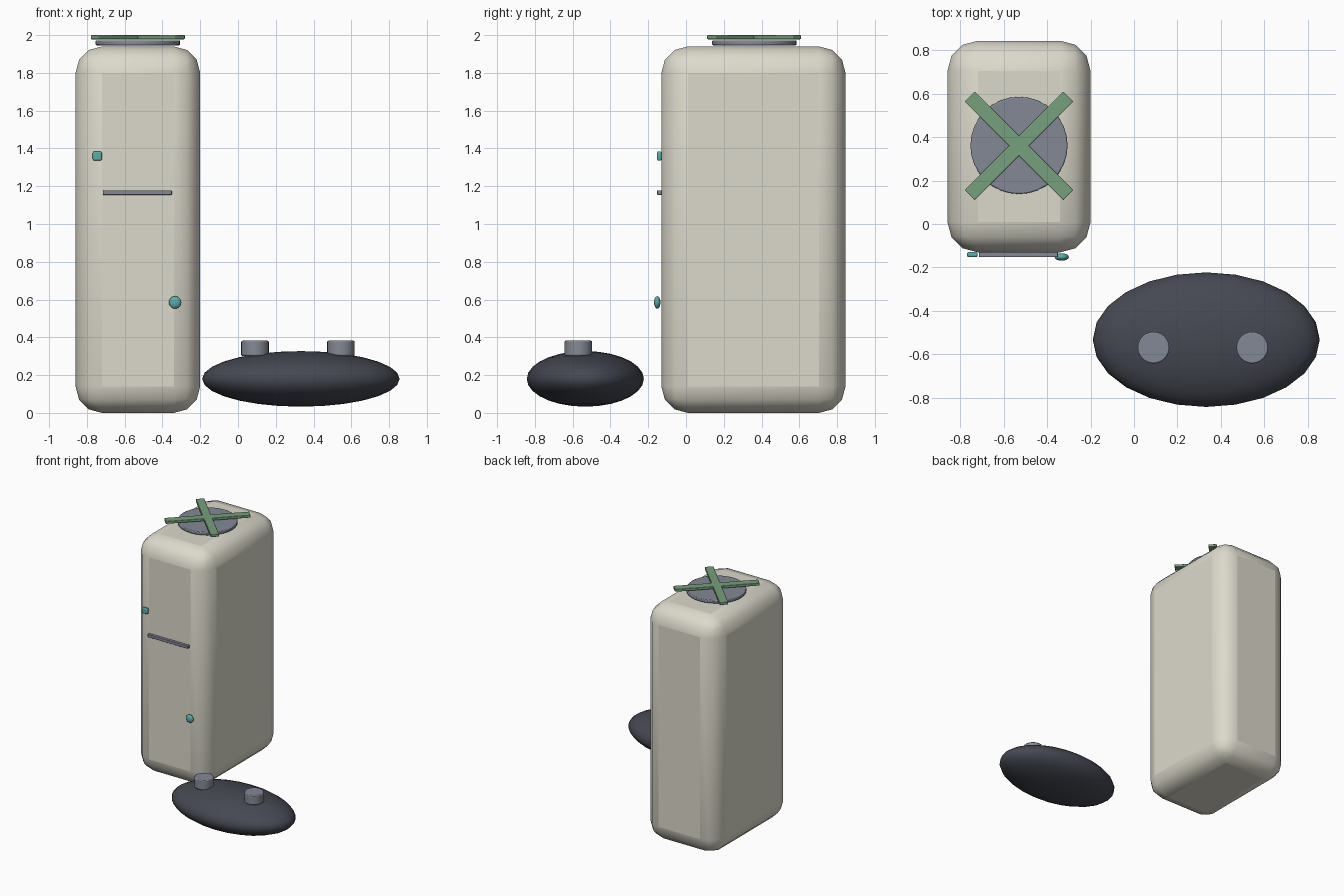
import bpy, math

if "Cube" in bpy.data.objects:
    bpy.data.objects.remove(bpy.data.objects["Cube"])

def material(name, rgb):
    m = bpy.data.materials.new(name)
    m.diffuse_color = (*rgb, 1)
    m.use_nodes = True
    m.node_tree.nodes["Principled BSDF"].inputs["Base Color"].default_value = m.diffuse_color
    return m

CREAM = material("cream", (0.72, 0.70, 0.60))
DARK = material("charcoal", (0.06, 0.065, 0.085))
SLATE = material("slate", (0.23, 0.25, 0.30))
GREEN = material("green", (0.18, 0.35, 0.20))
TEAL = material("teal", (0.10, 0.42, 0.40))

def finish(name, size, mat, bevel=0, segments=1, angle=30):
    o = bpy.context.object
    o.name = name
    o.scale = size
    bpy.ops.object.transform_apply(location=False, rotation=False, scale=True)
    o.data.materials.append(mat)
    if bevel:
        b = o.modifiers.new("bevel", 'BEVEL')
        b.width, b.segments = bevel, segments
        b.limit_method = 'ANGLE'
    bpy.ops.object.shade_smooth_by_angle(angle=math.radians(angle))
    return o

def box(name, loc, size, mat, bevel=0, segments=1, turn=0, angle=30):
    bpy.ops.mesh.primitive_cube_add(size=1, location=loc, rotation=(0, 0, turn))
    return finish(name, size, mat, bevel, segments, angle)

def disc(name, loc, radius, height, mat, bevel, verts):
    bpy.ops.mesh.primitive_cylinder_add(vertices=verts, radius=radius, depth=height, location=loc)
    return finish(name, (1, 1, 1), mat, bevel, 2)

def ellipsoid(name, loc, radii, mat, segs, rings):
    bpy.ops.mesh.primitive_uv_sphere_add(segments=segs, ring_count=rings, radius=1, location=loc)
    return finish(name, radii, mat, angle=60)

# tall rounded cabinet
box("cabinet_body", (-0.53, 0.357, 0.97), (0.66, 0.975, 1.94), CREAM, 0.14, 3, angle=60)

# fan vent and crossed bars on the top
disc("top_vent", (-0.53, 0.362, 1.959), 0.224, 0.026, SLATE, 0.006, 32)
for i, turn in enumerate((45, -45)):
    box(f"cross_bar_{i + 1}", (-0.53, 0.36, 1.989), (0.642, 0.065, 0.022), GREEN,
        0.004, 2, math.radians(turn))

# front details
box("square_button", (-0.745, -0.141, 1.36), (0.048, 0.024, 0.048), TEAL, 0.007, 2)
box("front_slot", (-0.533, -0.141, 1.166), (0.365, 0.024, 0.024), SLATE, 0.003, 2)
ellipsoid("round_button", (-0.333, -0.152, 0.585), (0.033, 0.017, 0.033), TEAL, 16, 10)

# low pod with two knobs
ellipsoid("pod", (0.333, -0.533, 0.18), (0.523, 0.31, 0.147), DARK, 24, 14)
for i, x in enumerate((0.09, 0.545)):
    disc(f"pod_knob_{i + 1}", (x, -0.57, 0.342), 0.073, 0.08, SLATE, 0.006, 24)
